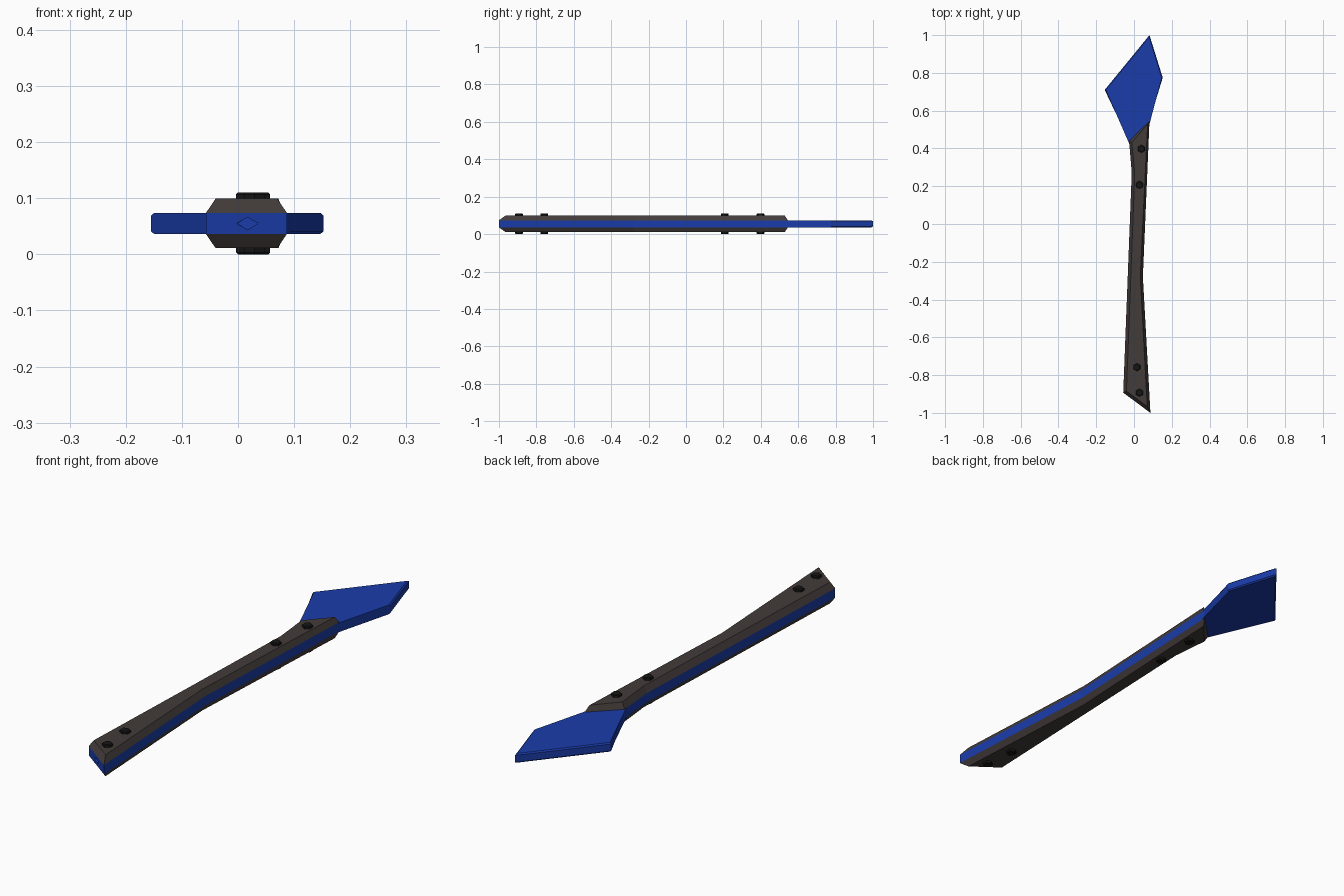
import bpy, bmesh, math
from mathutils import Matrix

if "Cube" in bpy.data.objects:
    bpy.data.objects.remove(bpy.data.objects["Cube"])

MID = 0.055  # centre plane height

def material(name, rgb):
    m = bpy.data.materials.new(name)
    m.diffuse_color = (*rgb, 1)
    m.use_nodes = True
    m.node_tree.nodes["Principled BSDF"].inputs["Base Color"].default_value = m.diffuse_color
    return m

BLUE = material("blue_steel", (0.01, 0.045, 0.4))
GRIP = material("dark_grip", (0.055, 0.045, 0.042))
BLACK = material("black_bolt", (0.008, 0.008, 0.008))

def make_object(name, bm, mat):
    bmesh.ops.recalc_face_normals(bm, faces=bm.faces)
    me = bpy.data.meshes.new(name)
    bm.to_mesh(me)
    bm.free()
    ob = bpy.data.objects.new(name, me)
    bpy.context.collection.objects.link(ob)
    if mat:
        me.materials.append(mat)
    return ob

def loft(low, high, z0, z1):
    """Solid between two outlines with equal point counts."""
    bm = bmesh.new()
    a = [bm.verts.new((x, y, z0)) for x, y in low]
    b = [bm.verts.new((x, y, z1)) for x, y in high]
    bm.faces.new(a)
    bm.faces.new(b)
    for i in range(len(a)):
        j = (i + 1) % len(a)
        bm.faces.new((a[i], a[j], b[j], b[i]))
    return bm

# Outlines: grip base, grip crown (inset), blade head
grip = [(-0.026, 0.438), (-0.012, 0.27), (-0.057, -0.893),
        (0.087, -1.0), (0.047, -0.28), (0.082, 0.545)]
crown = [(-0.012, 0.432), (0.004, 0.27), (-0.040, -0.885),
         (0.070, -0.965), (0.033, -0.28), (0.072, 0.528)]
head = [(0.152, 0.775), (0.082, 1.0), (-0.155, 0.71)]

# Full-length blade and tang, with chamfered blade edges
bm = loft(grip + head, grip + head, MID - 0.019, MID + 0.019)
edges = [e for e in bm.edges
         if abs(e.verts[0].co.z - e.verts[1].co.z) < 1e-6
         and max(v.co.y for v in e.verts) > 0.6]
bmesh.ops.bevel(bm, geom=edges, offset=0.005, segments=1, affect='EDGES')
blade = make_object("blade_and_tang", bm, BLUE)

# Diamond recess in the butt end
bm = bmesh.new()
bmesh.ops.create_cone(bm, cap_ends=True, segments=4, radius1=1, radius2=1, depth=0.06,
                      matrix=Matrix.Translation((0.017, -0.96, MID))
                      @ Matrix.Diagonal((0.019, 1, 0.011, 1))
                      @ Matrix.Rotation(math.pi / 2, 4, 'X'))
cutter = make_object("recess_cutter", bm, None)
cutter.hide_render = True
cutter.hide_set(True)
mod = blade.modifiers.new("recess", 'BOOLEAN')
mod.operation = 'DIFFERENCE'
mod.object = cutter
mod.solver = 'EXACT'

# Grip scales and hexagonal bolts on both faces
bolts = [(0.039, 0.398), (0.029, 0.207), (0.015, -0.758), (0.029, -0.893)]
for side, s in (("upper", 1), ("lower", -1)):
    make_object(f"{side}_grip_scale",
                loft(grip, crown, MID + s * 0.019, MID + s * 0.044), GRIP)
    for i, (x, y) in enumerate(bolts):
        def ring(r):
            return [(x + r * math.sin(k * math.pi / 3), y + r * math.cos(k * math.pi / 3))
                    for k in range(6)]
        bm = loft(ring(0.021), ring(0.021), MID + s * 0.035, MID + s * 0.055)
        rim = [e for e in bm.edges
               if all(abs(v.co.z - MID) > 0.05 for v in e.verts)]
        bmesh.ops.bevel(bm, geom=rim, offset=0.003, segments=1, affect='EDGES')
        make_object(f"{side}_bolt_{i + 1}", bm, BLACK)
